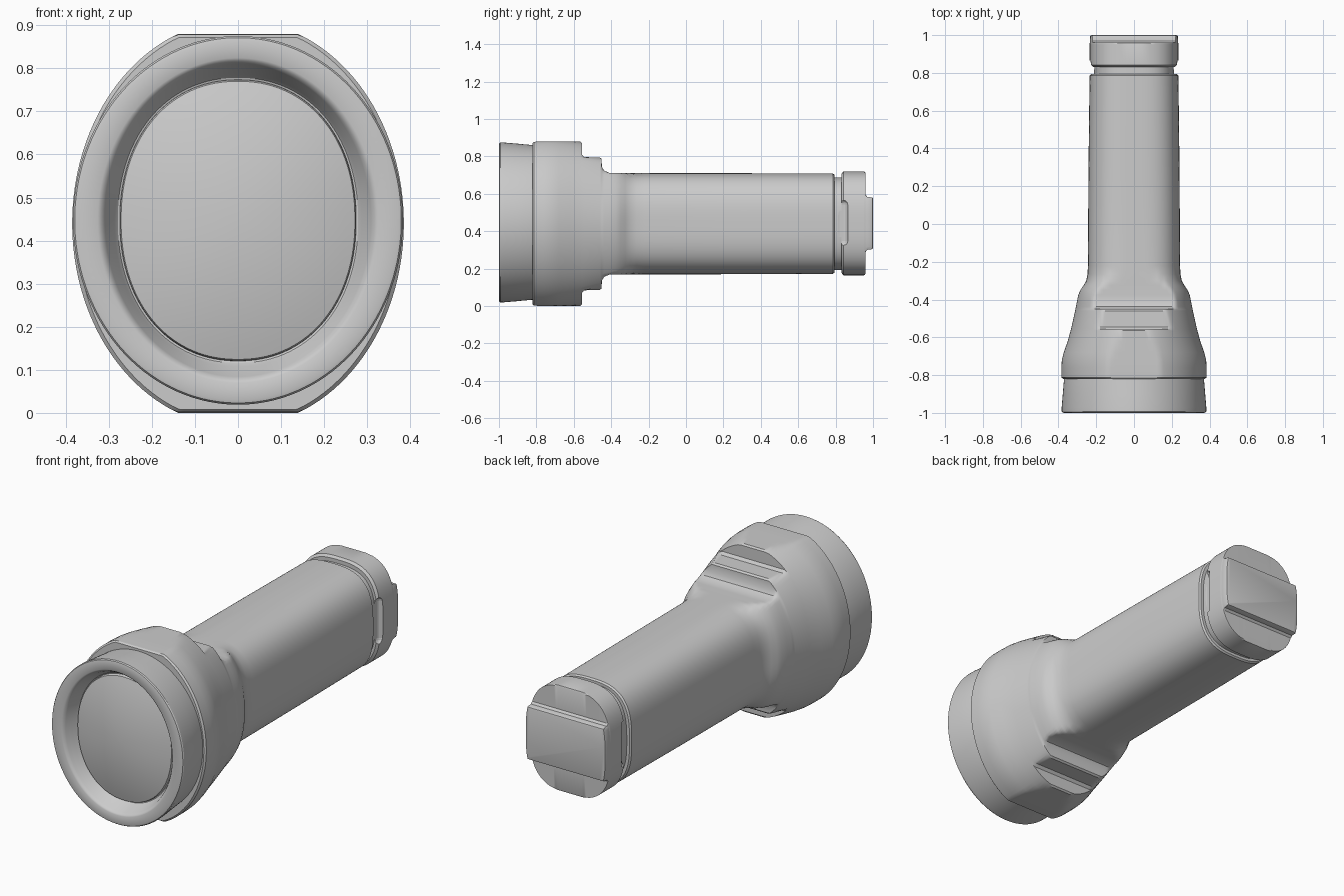
import bpy, bmesh, math

SEG = 128


def section(y, a, b, n=2.0, clamp=9.0, zc=0.44):
    """Superellipse ring across the y axis, with its top and bottom cut flat at +-clamp."""
    ring = []
    for i in range(SEG):
        t = 2 * math.pi * (i + 0.5) / SEG
        c, s = math.cos(t), math.sin(t)
        x = math.copysign(a * abs(c) ** (2 / n), c)
        z = math.copysign(min(b * abs(s) ** (2 / n), clamp), s)
        ring.append((x, y, zc + z))
    return ring


def loft(name, rings):
    bm = bmesh.new()
    loops = [[bm.verts.new(p) for p in r] for r in rings]
    for r0, r1 in zip(loops, loops[1:]):
        for i in range(SEG):
            j = (i + 1) % SEG
            bm.faces.new((r0[i], r0[j], r1[j], r1[i]))
    bm.faces.new(loops[0])
    bm.faces.new(loops[-1])
    bmesh.ops.remove_doubles(bm, verts=bm.verts, dist=1e-4)
    bmesh.ops.recalc_face_normals(bm, faces=bm.faces)
    me = bpy.data.meshes.new(name)
    bm.to_mesh(me)
    bm.free()
    ob = bpy.data.objects.new(name, me)
    bpy.context.collection.objects.link(ob)
    return ob


def smooth(ob, angle=32):
    bpy.ops.object.select_all(action='DESELECT')
    ob.select_set(True)
    bpy.context.view_layer.objects.active = ob
    bpy.ops.object.shade_smooth_by_angle(angle=math.radians(angle))


# Head, stepped flats, handle and neck as one lofted shell
body = loft("head_and_handle", [section(*r) for r in [
    (-0.82, 0.376, 0.464, 2, 0.432),
    (-0.812, 0.385, 0.472, 2, 0.438),
    (-0.76, 0.385, 0.472, 2, 0.44),
    (-0.72, 0.382, 0.471, 2, 0.44),
    (-0.68, 0.372, 0.467, 2, 0.44),
    (-0.62, 0.351, 0.458, 2, 0.44),
    (-0.565, 0.336, 0.447, 2, 0.44),
    (-0.557, 0.334, 0.445, 2, 0.432),
    (-0.557, 0.334, 0.445, 2, 0.37),
    (-0.545, 0.331, 0.443, 2, 0.356),
    (-0.46, 0.312, 0.415, 2, 0.354),
    (-0.451, 0.31, 0.412, 2, 0.346),
    (-0.45, 0.31, 0.41, 2, 0.305),
    (-0.438, 0.308, 0.405, 2, 0.284),
    (-0.41, 0.302, 0.395, 2.05, 0.272),
    (-0.375, 0.295, 0.375, 2.1, 0.272),
    (-0.35, 0.284, 0.35, 2.25, 0.271),
    (-0.325, 0.267, 0.318, 2.5, 0.271),
    (-0.30, 0.253, 0.29, 2.75, 0.271),
    (-0.265, 0.246, 0.273, 2.9, 0.271),
    (-0.22, 0.244, 0.271, 2.9),
    (0.30, 0.241, 0.270, 2.9),
    (0.785, 0.235, 0.269, 2.9),
    (0.793, 0.228, 0.262, 2.9),
    (0.793, 0.212, 0.248, 2.9),
    (0.86, 0.212, 0.248, 2.9),
]])
smooth(body)

# Bezel ring with a sloping recess around the lens
bezel = loft("front_bezel", [section(*r, zc=0.447) for r in [
    (-0.80, 0.365, 0.412),
    (-0.825, 0.371, 0.414),
    (-0.90, 0.377, 0.421),
    (-0.97, 0.383, 0.427),
    (-0.992, 0.383, 0.428),
    (-0.998, 0.379, 0.424),
    (-1.0, 0.372, 0.417),
    (-1.0, 0.326, 0.377),
    (-0.996, 0.317, 0.370),
    (-0.985, 0.309, 0.363),
    (-0.935, 0.287, 0.339, 2.1),
    (-0.925, 0.279, 0.331, 2.15),
    (-0.922, 0.270, 0.322, 2.15),
]])
smooth(bezel)

# Domed lens
rings = [section(-0.915, 0.275, 0.327, 2.15, zc=0.447),
         section(-0.932, 0.274, 0.326, 2.15, zc=0.447)]
for k in range(15):
    u = 0.975 * (1 - k / 14) + 0.012
    rings.append(section(-0.938 - 0.045 * (1 - u * u),
                         0.275 * u, 0.327 * u, 2.15, zc=0.447))
smooth(loft("lens", rings))

# Tail cap with a raised bar across its end
cap = loft("tail_cap", [section(*r, zc=0.442) for r in [
    (0.832, 0.200, 0.240, 2.9),
    (0.832, 0.224, 0.266, 2.9),
    (0.842, 0.235, 0.278, 2.9),
    (0.95, 0.235, 0.278, 2.9),
    (0.957, 0.235, 0.278, 2.9, 0.275),
    (0.96, 0.234, 0.278, 2.9, 0.268),
    (0.961, 0.234, 0.278, 2.9, 0.152),
    (0.97, 0.234, 0.278, 2.9, 0.141),
    (0.992, 0.233, 0.278, 2.9, 0.139),
    (0.998, 0.230, 0.278, 2.9, 0.136),
    (1.0, 0.224, 0.278, 2.9, 0.130),
]])

# Side slots cut into the front edge of the cap
for side in (-1, 1):
    bpy.ops.mesh.primitive_cube_add(size=1, location=(side * 0.265, 0.831, 0.445))
    cutter = bpy.context.object
    cutter.name = "slot_cutter"
    cutter.scale = (0.11, 0.07, 0.245)
    bpy.ops.object.transform_apply(location=False, rotation=False, scale=True)
    bev = cutter.modifiers.new("round", 'BEVEL')
    bev.width, bev.segments = 0.025, 4
    cutter.hide_render = True
    cutter.hide_set(True)
    for target in (body, cap):
        cut = target.modifiers.new("slot", 'BOOLEAN')
        cut.operation = 'DIFFERENCE'
        cut.solver = 'EXACT'
        cut.object = cutter
smooth(cap)
